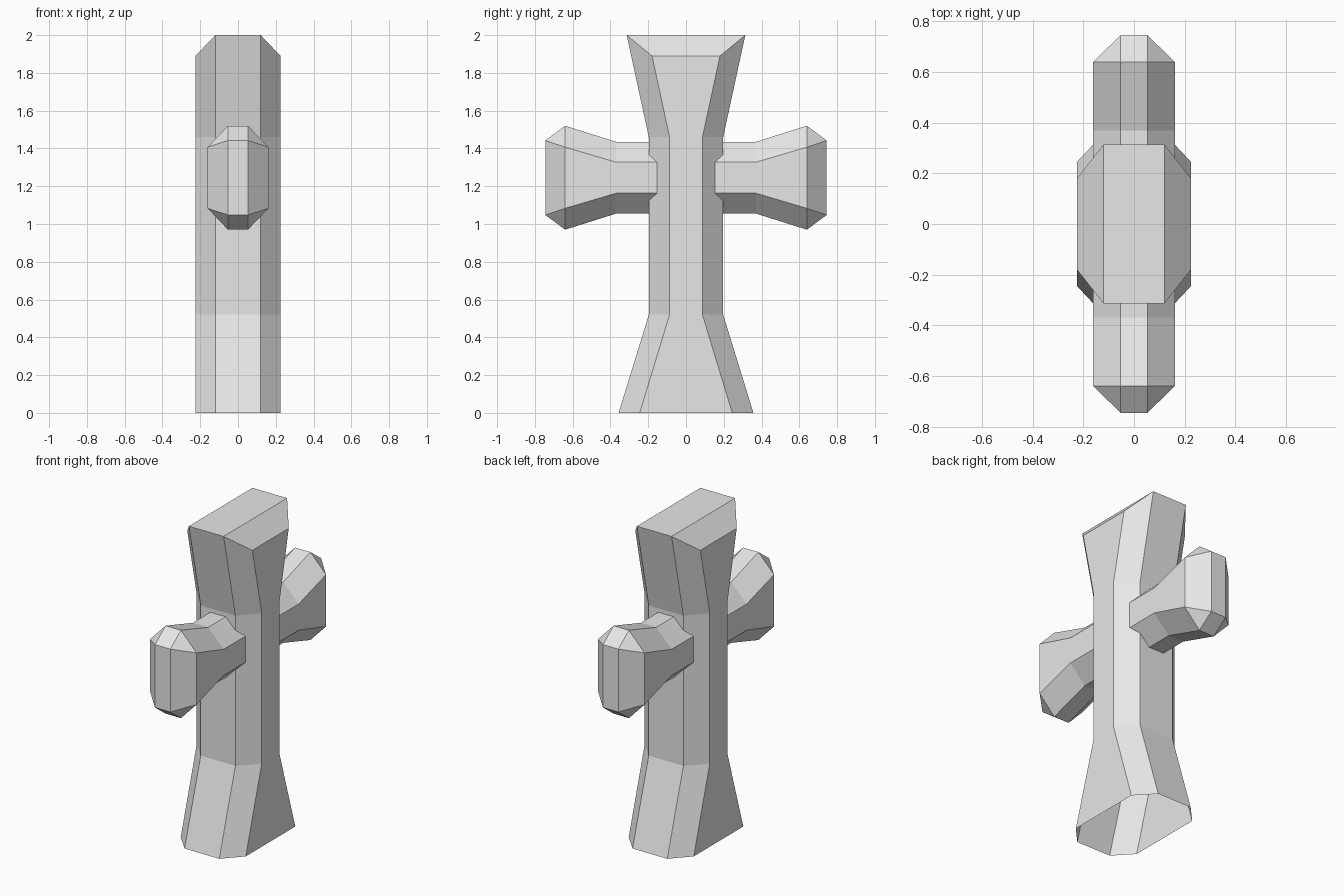
import bpy
import bmesh
from mathutils import Vector

cube = bpy.data.objects.get("Cube")
if cube:
    bpy.data.objects.remove(cube, do_unlink=True)

stone = bpy.data.materials.new("grey stone")
stone.use_nodes = True
grey = (0.8, 0.8, 0.8, 1)
stone.diffuse_color = grey
stone.node_tree.nodes["Principled BSDF"].inputs["Base Color"].default_value = grey


def chamfered_bar(name, sections, place):
    """Loft eight-sided sections: (mid pos, side pos, mid width, side width, mid depth, side depth)."""
    bm = bmesh.new()
    rings = []
    for pm, ps, wm, ws, dm, ds in sections:
        half = [(wm, -dm, pm), (ws, -ds, ps), (ws, ds, ps), (wm, dm, pm)]
        pts = half + [(-w, -d, p) for w, d, p in half]
        rings.append([bm.verts.new(place(*p)) for p in pts])
    for a, b in zip(rings, rings[1:]):
        for i in range(8):
            j = (i + 1) % 8
            bm.faces.new((a[i], a[j], b[j], b[i]))
    # Each end is a middle strip and two side strips
    for r in (rings[0], rings[-1]):
        for strip in ((0, 3, 4, 7), (0, 1, 2, 3), (4, 5, 6, 7)):
            bm.faces.new([r[i] for i in strip])
    bmesh.ops.remove_doubles(bm, verts=bm.verts, dist=0.0005)
    bmesh.ops.recalc_face_normals(bm, faces=bm.faces)
    mesh = bpy.data.meshes.new(name)
    bm.to_mesh(mesh)
    bm.free()
    mesh.materials.append(stone)
    obj = bpy.data.objects.new(name, mesh)
    bpy.context.collection.objects.link(obj)
    return obj


# Upright shaft, flared at foot and head, with a bevelled top
shaft = chamfered_bar("stone_cross", [
    (0, 0, 0.12, 0.225, 0.357, 0.245),
    (0.52, 0.52, 0.12, 0.225, 0.197, 0.087),
    (1.46, 1.46, 0.12, 0.225, 0.197, 0.087),
    (2, 1.89, 0.12, 0.225, 0.314, 0.18),
], lambda w, d, p: Vector((w, d, p)))

# Cross arm running front to back, widening to chamfered ends
half_arm = [
    (0.37, 0.37, 0.053, 0.161, 0.19, 0.082),
    (0.64, 0.64, 0.053, 0.161, 0.275, 0.162),
    (0.745, 0.745, 0.053, 0.053, 0.197, 0.197),
]
mirrored = [(-s[0], -s[1], *s[2:]) for s in reversed(half_arm)]
arm = chamfered_bar("cross_arm", mirrored + half_arm,
                    lambda w, d, p: Vector((w, p, 1.245 + d)))

# Fuse the arm into the shaft
union = shaft.modifiers.new("join arm", "BOOLEAN")
union.operation = "UNION"
union.solver = "EXACT"
union.object = arm
bpy.context.view_layer.objects.active = shaft
shaft.select_set(True)
bpy.ops.object.modifier_apply(modifier=union.name)
bpy.data.objects.remove(arm, do_unlink=True)

# Open underside
bm = bmesh.new()
bm.from_mesh(shaft.data)
base = [f for f in bm.faces if all(v.co.z < 0.001 for v in f.verts)]
bmesh.ops.delete(bm, geom=base, context="FACES")
bm.to_mesh(shaft.data)
bm.free()
